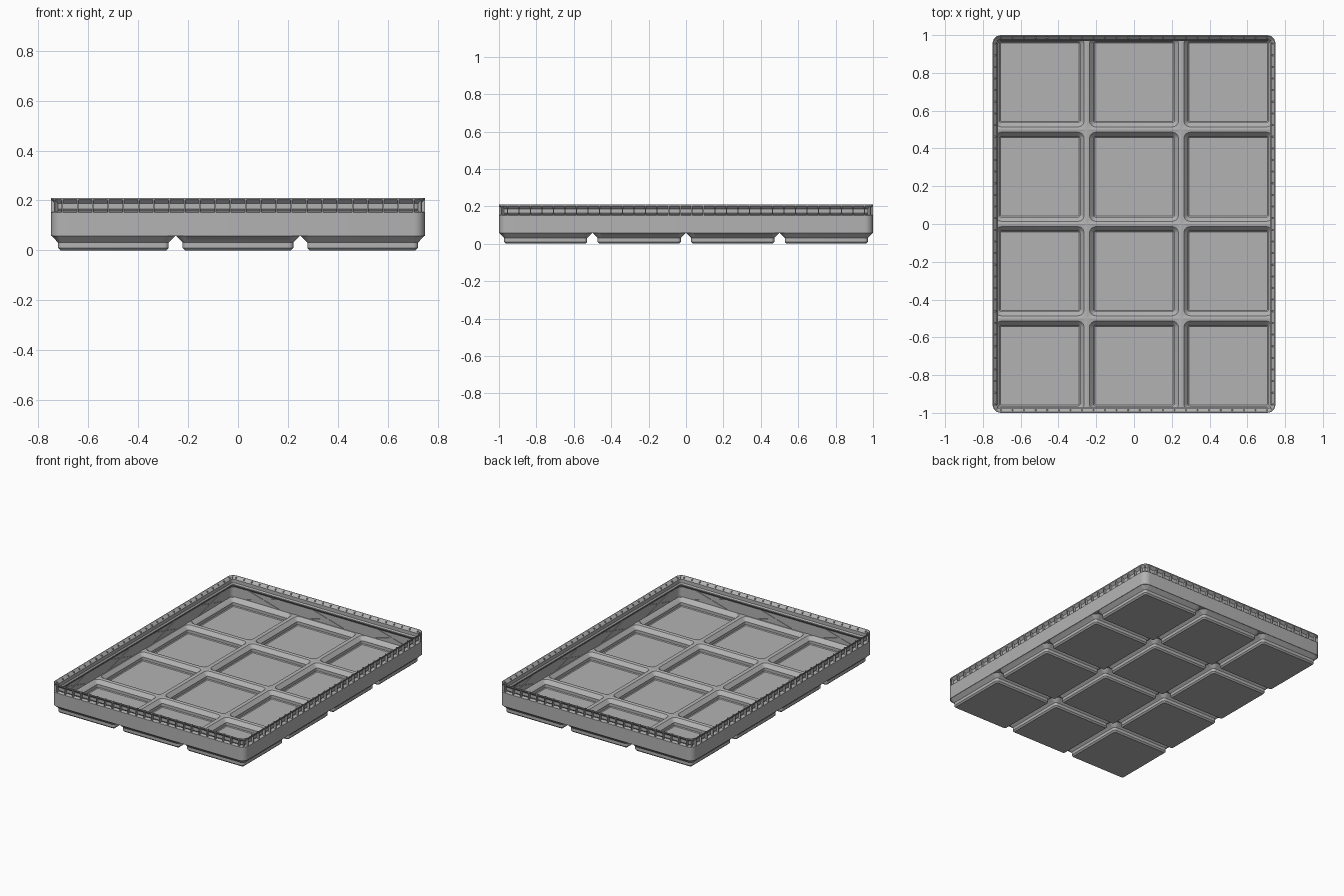
import bpy, bmesh, math
from mathutils import Matrix, Vector

if "Cube" in bpy.data.objects:
    bpy.data.objects.remove(bpy.data.objects["Cube"])

HX, HY, R = 0.749, 1.0, 0.0448      # outer half sizes and corner radius
PX, PY = HX * 2 / 3, HY * 2 / 4     # cell pitch
SEG = 6

grey = bpy.data.materials.new("plain_grey")
grey.diffuse_color = (0.45, 0.45, 0.45, 1)
grey.use_nodes = True
grey.node_tree.nodes["Principled BSDF"].inputs["Base Color"].default_value = grey.diffuse_color


def rounded(hx, hy, r, z, cx=0, cy=0):
    """Rounded rectangle ring, counter-clockwise."""
    pts = []
    for k, (sx, sy) in enumerate([(1, 1), (-1, 1), (-1, -1), (1, -1)]):
        for i in range(SEG + 1):
            a = math.pi / 2 * (k + i / SEG)
            pts.append(Vector((cx + sx * (hx - r) + r * math.cos(a),
                               cy + sy * (hy - r) + r * math.sin(a), z)))
    return pts


def clamp_to_body(p):
    """Keep a point inside the rounded outline of the whole tray."""
    x = max(-HX + 0.001, min(HX - 0.001, p.x))
    y = max(-HY + 0.001, min(HY - 0.001, p.y))
    dx, dy = abs(x) - (HX - R), abs(y) - (HY - R)
    if dx > 0 and dy > 0:
        d = math.hypot(dx, dy)
        if d > R - 0.001:
            k = (R - 0.001) / d
            x = math.copysign(HX - R + dx * k, x)
            y = math.copysign(HY - R + dy * k, y)
    return Vector((x, y, p.z))


def loft(bm, rings, caps=False, loop=False):
    vs = [[bm.verts.new(p) for p in ring] for ring in rings]
    pairs = list(zip(vs, vs[1:])) + ([(vs[-1], vs[0])] if loop else [])
    for a, b in pairs:
        for i in range(len(a)):
            j = (i + 1) % len(a)
            bm.faces.new((a[i], a[j], b[j], b[i]))
    if caps:
        bm.faces.new(vs[0])
        bm.faces.new(vs[-1])


def box(bm, centre, size, rot=Matrix()):
    m = Matrix.Translation(centre) @ rot @ Matrix.Diagonal((*size, 1))
    bmesh.ops.create_cube(bm, size=1, matrix=m)


def finish(bm, name):
    bmesh.ops.recalc_face_normals(bm, faces=bm.faces)
    me = bpy.data.meshes.new(name)
    bm.to_mesh(me)
    bm.free()
    me.materials.append(grey)
    ob = bpy.data.objects.new(name, me)
    bpy.context.collection.objects.link(ob)
    bpy.ops.object.select_all(action='DESELECT')
    ob.select_set(True)
    bpy.context.view_layer.objects.active = ob
    bpy.ops.object.shade_smooth_by_angle(angle=math.radians(30))


# Hollow stepped feet with the dividing ridges: (inset, radius, z)
INSIDE = [(0.042, 0.006, 0.010), (0.037, 0.010, 0.015),
          (0.037, 0.010, 0.035), (0.014, 0.034, 0.060)]
OUTSIDE = [(0.0025, R, 0.0567), (0.028, 0.019, 0.031),
           (0.028, 0.019, 0.0096), (0.0376, 0.0096, 0.0)]
bm = bmesh.new()
for ix in range(3):
    for iy in range(4):
        cx, cy = (ix - 1) * PX, (iy - 1.5) * PY

        def ring(inset, r, z):
            return rounded(PX / 2 - inset, PY / 2 - inset, r, z, cx, cy)

        edge = [[clamp_to_body(p) for p in ring(0, 0.0005, z)] for z in (0.063, 0.0575)]
        loft(bm, [ring(*s) for s in INSIDE] + edge + [ring(*s) for s in OUTSIDE], caps=True)
finish(bm, "feet_and_floor")

# Thin wall with the folded stacking lip: (inset, z)
WALL = [(0, 0.0567), (0, 0.152), (0.022, 0.157), (0.016, 0.165), (0.016, 0.187),
        (0.002, 0.201), (0, 0.203), (0, 0.210), (0.004, 0.210), (0.023, 0.191),
        (0.023, 0.167), (0.030, 0.158), (0.030, 0.152), (0.010, 0.132), (0.010, 0.0567)]
bm = bmesh.new()
loft(bm, [rounded(HX - i, HY - i, max(R - i, 0.008), z) for i, z in WALL], loop=True)
finish(bm, "wall_and_lip")

# Vertical fins under the lip, along the sides and round the corners
bm = bmesh.new()
FIN = (0.019, 0.006, 0.054)
FZ = 0.178
for half, other, turn in ((HX, HY, math.pi / 2), (HY, HX, 0)):
    span = 2 * (half - R)
    n = round(span / 0.0615)
    for i in range(n + 1):
        t = -span / 2 + span * i / n
        for s in (-1, 1):
            d = s * (other - 0.0095)
            centre = (t, d, FZ) if turn else (d, t, FZ)
            box(bm, centre, FIN, Matrix.Rotation(turn, 4, 'Z'))
for sx in (-1, 1):
    for sy in (-1, 1):
        a = math.atan2(sy, sx)
        rr = R - 0.0095
        box(bm, (sx * (HX - R) + rr * math.cos(a), sy * (HY - R) + rr * math.sin(a), FZ),
            FIN, Matrix.Rotation(a, 4, 'Z'))
finish(bm, "lip_fins")

# Shallow crossed braces on the inner wall faces, one cross per cell
bm = bmesh.new()
for s in (-1, 1):
    for d in (-1, 1):
        tilt = d * math.atan2(0.07, 0.25)
        for ix in range(3):
            box(bm, ((ix - 1) * PX, s * (HY - 0.011), 0.1), (0.26, 0.006, 0.005),
                Matrix.Rotation(tilt, 4, 'Y'))
        for iy in range(4):
            box(bm, (s * (HX - 0.011), (iy - 1.5) * PY, 0.1), (0.006, 0.26, 0.005),
                Matrix.Rotation(tilt, 4, 'X'))
finish(bm, "wall_braces")
